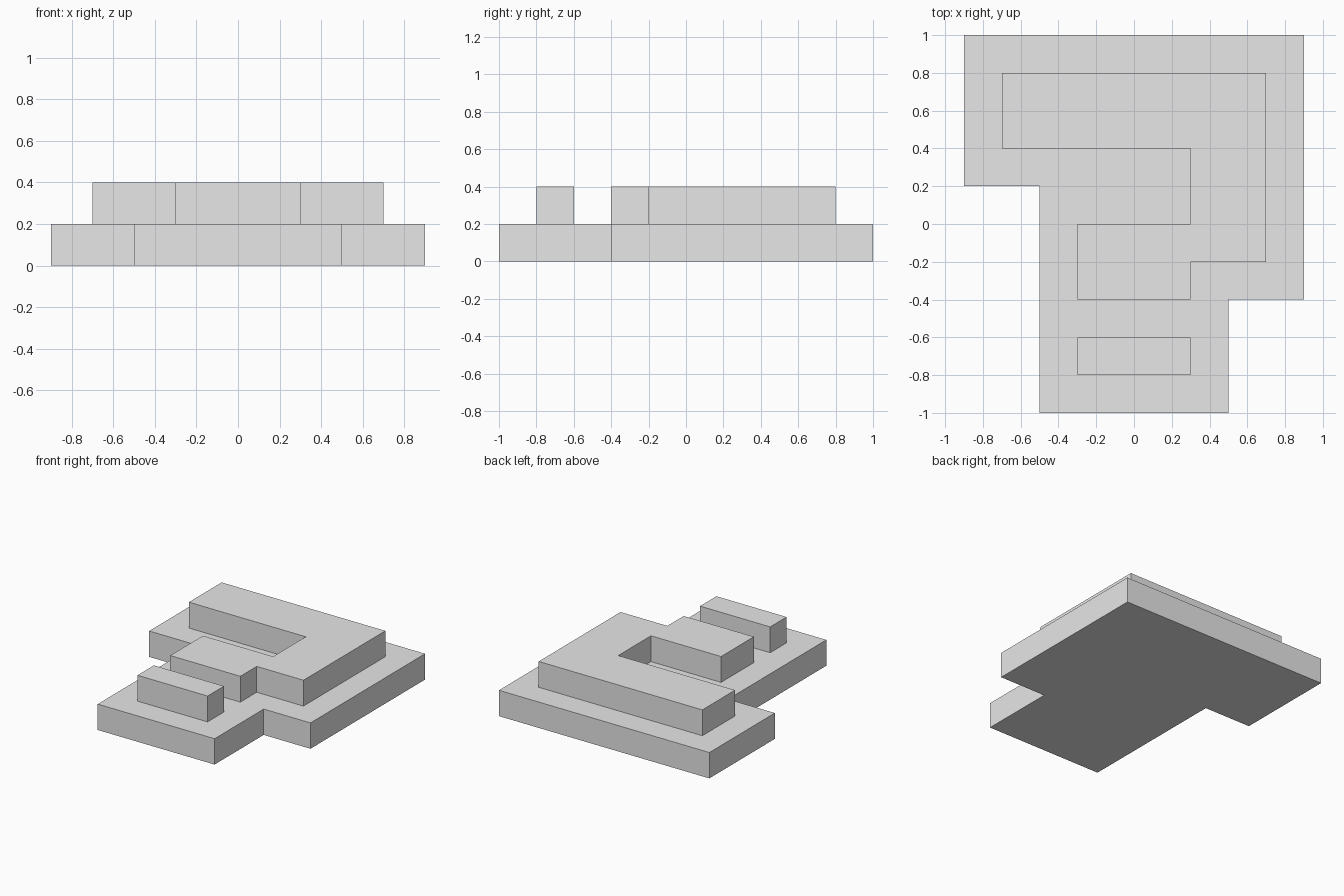
import bpy
import bmesh

cube = bpy.data.objects.get("Cube")
if cube:
    bpy.data.objects.remove(cube, do_unlink=True)

# Single grey material
GREY = (0.8, 0.8, 0.8, 1.0)
grey = bpy.data.materials.new("light grey")
grey.use_nodes = True
grey.diffuse_color = GREY
bsdf = next(n for n in grey.node_tree.nodes if n.type == "BSDF_PRINCIPLED")
bsdf.inputs["Base Color"].default_value = GREY

LAYER = 0.2


def slab(name, outline, bottom):
    """Extrude a flat outline upward by one layer."""
    bm = bmesh.new()
    base = bm.faces.new([bm.verts.new((x, y, bottom)) for x, y in outline])
    top = bmesh.ops.extrude_face_region(bm, geom=[base], use_keep_orig=True)["geom"]
    bmesh.ops.translate(bm, vec=(0, 0, LAYER),
                        verts=[v for v in top if isinstance(v, bmesh.types.BMVert)])
    bmesh.ops.recalc_face_normals(bm, faces=bm.faces)
    mesh = bpy.data.meshes.new(name)
    bm.to_mesh(mesh)
    bm.free()
    mesh.materials.append(grey)
    obj = bpy.data.objects.new(name, mesh)
    bpy.context.collection.objects.link(obj)
    return obj


# Broad lower plate with stepped sides
slab("base_plate", [(-0.5, -1), (0.5, -1), (0.5, -0.4), (0.9, -0.4),
                    (0.9, 1), (-0.9, 1), (-0.9, 0.2), (-0.5, 0.2)], 0)

# Raised hook
slab("raised_hook", [(-0.3, -0.4), (0.3, -0.4), (0.3, -0.2), (0.7, -0.2), (0.7, 0.8),
                     (-0.7, 0.8), (-0.7, 0.4), (0.3, 0.4), (0.3, 0), (-0.3, 0)], LAYER)

# Raised bar near the front
slab("raised_bar", [(-0.3, -0.8), (0.3, -0.8), (0.3, -0.6), (-0.3, -0.6)], LAYER)
